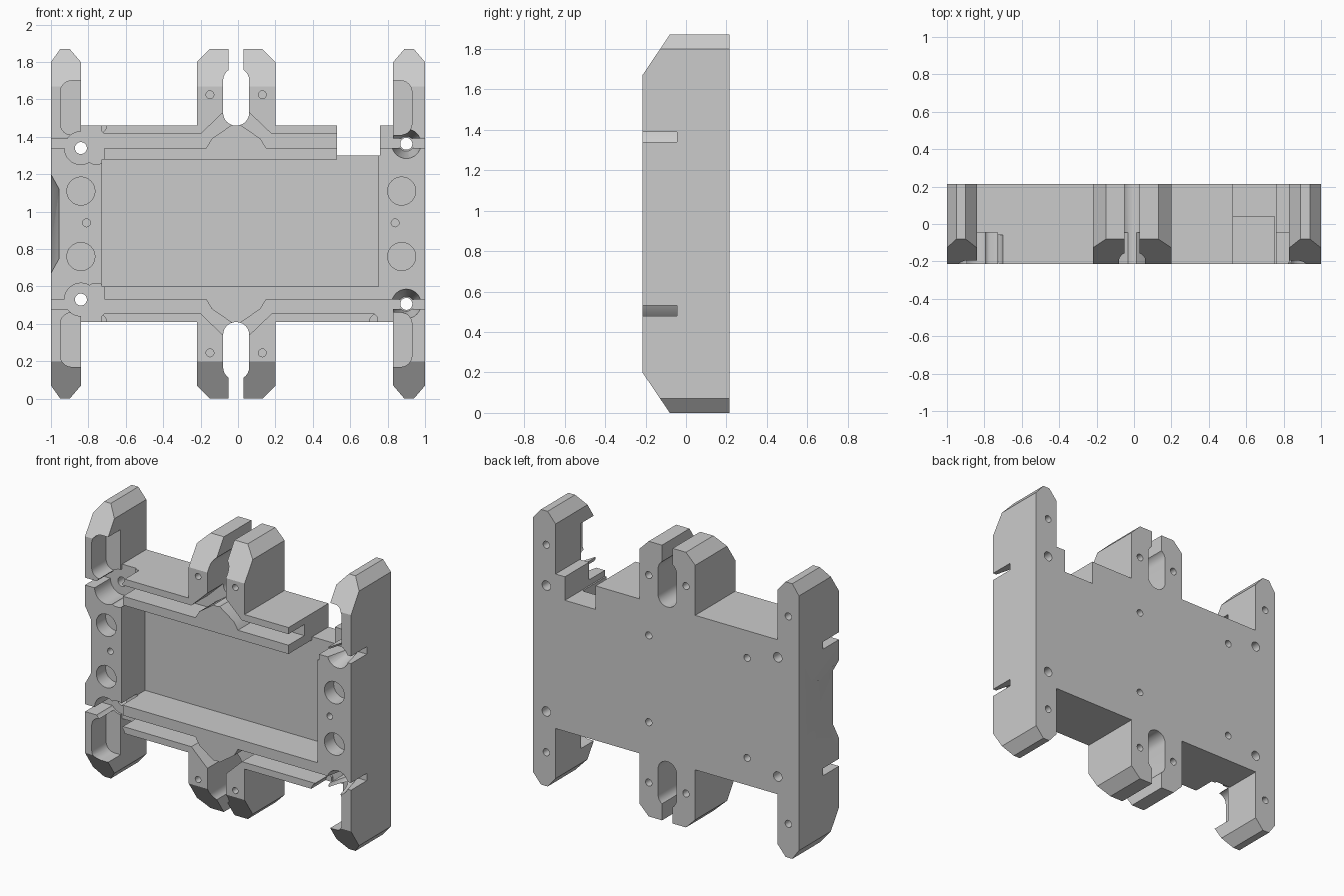
import bpy, bmesh, math
from mathutils import Vector

cube = bpy.data.objects.get("Cube")
if cube:
    bpy.data.objects.remove(cube, do_unlink=True)

FRONT, BACK, TOP = -0.215, 0.215, 1.87
GROOVE, POCKET, RECESS = -0.045, 0.04, -0.06
MID = -0.01

grey = bpy.data.materials.new("plain grey")
grey.use_nodes = True
grey.diffuse_color = (0.6, 0.6, 0.6, 1)
grey.node_tree.nodes["Principled BSDF"].inputs["Base Color"].default_value = (0.6, 0.6, 0.6, 1)

cutters = []


def finish(name, bm, cutter=True):
    bmesh.ops.recalc_face_normals(bm, faces=bm.faces)
    me = bpy.data.meshes.new(name)
    bm.to_mesh(me)
    bm.free()
    me.materials.append(grey)
    ob = bpy.data.objects.new(name, me)
    bpy.context.collection.objects.link(ob)
    if cutter:
        ob.hide_render = True
        cutters.append(ob)
    return ob


def prism(name, pts, y0, y1, cutter=True):
    """Front-view outline extruded along y."""
    bm = bmesh.new()
    face = bm.faces.new([bm.verts.new((x, y0, z)) for x, z in pts])
    new = bmesh.ops.extrude_face_region(bm, geom=[face])["geom"]
    bmesh.ops.translate(bm, vec=(0, y1 - y0, 0),
                        verts=[v for v in new if isinstance(v, bmesh.types.BMVert)])
    return finish(name, bm, cutter)


def hull(name, pts):
    bm = bmesh.new()
    for p in pts:
        bm.verts.new(p)
    bmesh.ops.convex_hull(bm, input=bm.verts)
    return finish(name, bm)


def flip(pts):
    return [(x, TOP - z) for x, z in pts]


def rounded(x0, x1, z0, z1, r, n=6):
    pts = []
    for i, (cx, cz) in enumerate([(x1 - r, z1 - r), (x0 + r, z1 - r), (x0 + r, z0 + r), (x1 - r, z0 + r)]):
        for k in range(n + 1):
            a = math.pi / 2 * (i + k / n)
            pts.append((cx + r * math.cos(a), cz + r * math.sin(a)))
    return pts


def box(x0, x1, z0, z1):
    return [(x0, z0), (x1, z0), (x1, z1), (x0, z1)]


def drill(name, x, z, r, y0, y1, r2=None, n=32):
    """Hole from y0 to y1, tapering to r2."""
    pts = [(x + q * math.cos(math.tau * k / n), y, z + q * math.sin(math.tau * k / n))
           for q, y in ((r, y0), (r2 or r, y1)) for k in range(n)]
    return hull(name, pts)


# Main plate with end pillars and split centre towers
half = [(-1, 1.8), (-0.95, TOP), (-0.9, TOP), (-0.84, 1.8), (-0.84, 1.46),
        (-0.22, 1.46), (-0.22, 1.8), (-0.15, TOP), (0.13, TOP), (0.2, 1.8), (0.2, 1.46)]
end = [(0.83, 1.46), (0.83, 1.8), (0.89, TOP), (0.94, TOP), (1, 1.8)]
notch = [(0.53, 1.46), (0.53, 1.3), (0.76, 1.3), (0.76, 1.46)]
body = prism("tray_body", half + notch + end + flip(half + end)[::-1], FRONT, BACK, False)

# Sloped front corners at both ends
for s in (0, 1):
    ends = [(FRONT - 0.2, 1.374), (FRONT - 0.2, 2.1), (0.075, 2.1)]
    hull("slope_cut", [(x, y, TOP - z if s else z) for x in (-1.1, 1.1) for y, z in ends])

# Central pocket, open into the notch
prism("pocket", [(-0.727, 0.6), (0.75, 0.6), (0.75, 1.31), (0.53, 1.31), (0.53, 1.28), (-0.727, 1.28)],
      FRONT - 0.1, POCKET)

for s in (0, 1):
    m = flip if s else list
    # Wire channel with branches into the centre slot
    left = [(-0.84, 1.34), (-0.17, 1.34), (-0.14, 1.39), (MID, 1.48), (MID, 1.53),
            (-0.08, 1.53), (-0.2, 1.415), (-0.715, 1.415), (-0.73, 1.43), (-0.73, 1.5), (-0.84, 1.5)]
    right = [(2 * MID - x, z) for x, z in left[1:7]]
    if s:
        tail = [(0.73, 1.415), (0.745, 1.43), (0.745, 1.5), (0.83, 1.5), (0.83, 1.34)]
    else:
        tail = [(0.6, 1.415), (0.6, 1.34)]
    upper = left[:4] + right[2::-1] + tail[::-1] + right[:2:-1] + left[4:]
    prism("wire_channel", m(upper), FRONT - 0.1, GROOVE)
    if not s:
        prism("corner_channel", box(0.7, 0.83, 1.34, 1.5), FRONT - 0.1, GROOVE)
    # Side exits and link from the channel to the pocket
    prism("left_exit", m(box(-1.1, -0.82, 1.34, 1.39)), FRONT - 0.1, GROOVE)
    prism("right_exit", m(box(0.8, 1.1, 1.34, 1.39)), FRONT - 0.1, GROOVE)
    prism("link_channel", m(rounded(-0.8, -0.715, 1.255, 1.37, 0.03)), FRONT - 0.1, GROOVE)
    # Pillar recesses
    prism("left_recess", m(rounded(-0.95, -0.7, 1.41, 1.7, 0.06)), FRONT - 0.1, RECESS)
    prism("right_recess", m(rounded(0.7, 0.93, 1.41, 1.7, 0.06)), FRONT - 0.1, RECESS)
    # Centre slot and split
    prism("centre_slot", m(rounded(-0.08, 0.06, 1.46, 1.77, 0.069)), FRONT - 0.1, BACK + 0.1)
    prism("centre_split", m(box(-0.05, 0.03, 1.65, 2)), FRONT - 0.1, BACK + 0.1)
    # Screw seats, with through holes
    zl, zr = m([(0, 1.34), (0, 1.363)])
    drill("left_seat", -0.84, zl[1], 0.088, FRONT - 0.1, GROOVE)
    drill("left_screw_hole", -0.84, zl[1], 0.032, FRONT - 0.1, BACK + 0.1)
    drill("right_seat", 0.9, zr[1], 0.08, FRONT - 0.005, GROOVE, 0.04)
    drill("right_screw_hole", 0.9, zr[1], 0.032, FRONT - 0.1, BACK + 0.1)
    # Magnet wells and tower pin holes
    for x, z, r, d in ((-0.84, 1.11, 0.075, 0.1), (0.875, 1.11, 0.075, 0.1),
                       (-0.15, 1.625, 0.021, 0.1), (0.13, 1.625, 0.021, 0.1)):
        drill("front_well", x, m([(0, z)])[0][1], r, FRONT - 0.1, FRONT + d)
    # Blind holes in the back
    for x, z in ((0.9, 1.64), (-0.92, 1.64), (0.13, 1.64), (-0.15, 1.64), (0.13, 1.23), (-0.61, 1.275)):
        drill("back_hole", x, m([(0, z)])[0][1], 0.024, BACK - 0.1, BACK + 0.1, n=20)

for x in (-0.81, 0.84):
    drill("pad_hole", x, 0.94, 0.021, FRONT - 0.1, FRONT + 0.1, n=20)

# Tapered finger relief on one side
hull("finger_relief", [(x, y, z) for x, y, z0 in
                       ((-0.955, FRONT - 0.01, 0.75), (-1.01, FRONT - 0.01, 0.65), (-1.01, 0.21, 0.75))
     for z in (z0, TOP - z0)])

# Cut everything, then drop the helpers
for c in cutters:
    mod = body.modifiers.new("cut", "BOOLEAN")
    mod.operation, mod.solver, mod.object = "DIFFERENCE", "EXACT", c
bpy.context.view_layer.update()
graph = bpy.context.evaluated_depsgraph_get()
body.data = bpy.data.meshes.new_from_object(body.evaluated_get(graph))
body.modifiers.clear()
for c in cutters:
    bpy.data.objects.remove(c, do_unlink=True)

bpy.context.view_layer.objects.active = body
body.select_set(True)
bpy.ops.object.shade_smooth_by_angle(angle=math.radians(30))
